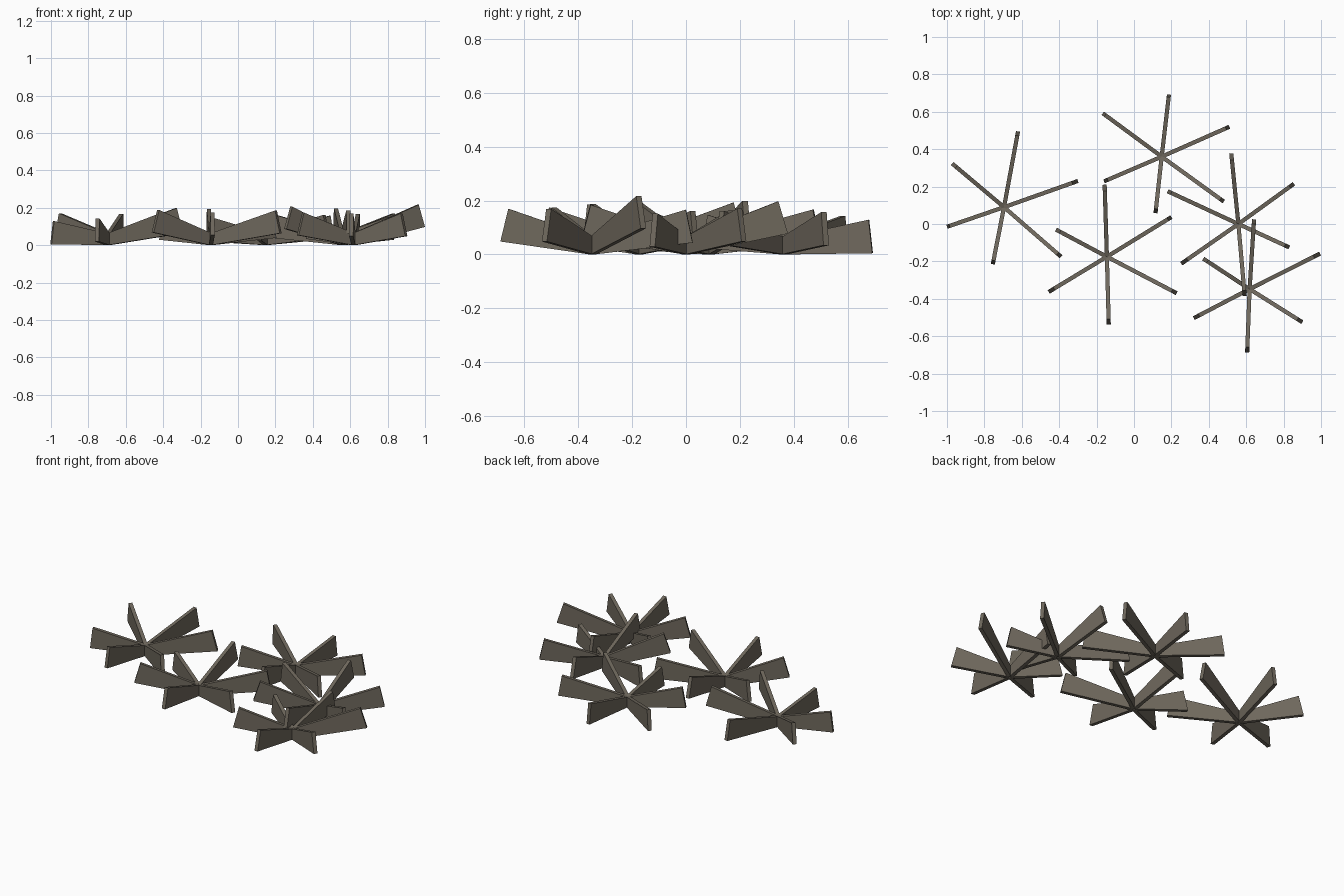
import bpy, math
from mathutils import Vector

if "Cube" in bpy.data.objects:
    bpy.data.objects.remove(bpy.data.objects["Cube"])

ROOT, TIP, HALF_T = 0.03, 0.0625, 0.011   # half heights and half thickness of a blade

mat = bpy.data.materials.new("dull_brown")
mat.diffuse_color = (0.16, 0.14, 0.11, 1)
mat.use_nodes = True
mat.node_tree.nodes["Principled BSDF"].inputs["Base Color"].default_value = mat.diffuse_color

# Each tuft: centre, then six blades as (tip x, tip y, top height)
TUFTS = [
    ((-0.695, 0.09), [(-0.62, 0.495, .17), (-0.30, 0.23, .205), (-0.39, -0.175, .175),
                      (-0.755, -0.215, .145), (-1.0, -0.015, .13), (-0.972, 0.323, .175)]),
    ((-0.145, -0.175), [(-0.157, 0.21, .20), (0.20, 0.037, .165), (0.228, -0.37, .19),
                        (-0.135, -0.537, .18), (-0.456, -0.363, .195), (-0.417, -0.03, .155)]),
    ((0.148, 0.36), [(0.187, 0.692, .13), (0.51, 0.52, .16), (0.48, 0.12, .165),
                     (0.115, 0.058, .15), (-0.16, 0.228, .15), (-0.167, 0.592, .145)]),
    ((0.558, 0.0), [(0.52, 0.377, .205), (0.855, 0.215, .175), (0.83, -0.125, .155),
                    (0.592, -0.385, .19), (0.253, -0.212, .215), (0.18, 0.175, .165)]),
    ((0.618, -0.348), [(0.642, 0.025, .17), (0.995, -0.158, .225), (0.90, -0.525, .175),
                       (0.605, -0.688, .175), (0.32, -0.503, .18), (0.37, -0.185, .16)]),
]


def blade_points(centre, tip):
    """Upright tapered slab from the tuft centre out to the tip."""
    c = Vector((*centre, 0))
    out = Vector((tip[0], tip[1], 0)) - c
    reach = out.length
    out.normalize()
    side = Vector((-out.y, out.x, 0)) * HALF_T
    p = math.atan2(max(tip[2] - ROOT - TIP, 0), reach)
    run = reach - TIP * math.sin(p)
    rise = run * math.tan(p)
    profile = [(ROOT * math.sin(p), 0.0),
               (run + TIP * math.sin(p), ROOT + rise - TIP * math.cos(p)),
               (run - TIP * math.sin(p), ROOT + rise + TIP * math.cos(p)),
               (-ROOT * math.sin(p), 2 * ROOT)]
    return [c + out * u + Vector((0, 0, z)) + side * s for s in (-1, 1) for u, z in profile]


FACES = [(0, 1, 2, 3), (7, 6, 5, 4), (0, 4, 5, 1), (1, 5, 6, 2), (2, 6, 7, 3), (3, 7, 4, 0)]

# One object per tuft, made of six blades
for n, (centre, tips) in enumerate(TUFTS, 1):
    verts, faces = [], []
    for tip in tips:
        base = len(verts)
        verts += blade_points(centre, tip)
        faces += [tuple(base + i for i in f) for f in FACES]
    mesh = bpy.data.meshes.new(f"blade_tuft_{n}")
    mesh.from_pydata(verts, [], faces)
    mesh.materials.append(mat)
    bpy.context.collection.objects.link(bpy.data.objects.new(f"blade_tuft_{n}", mesh))
